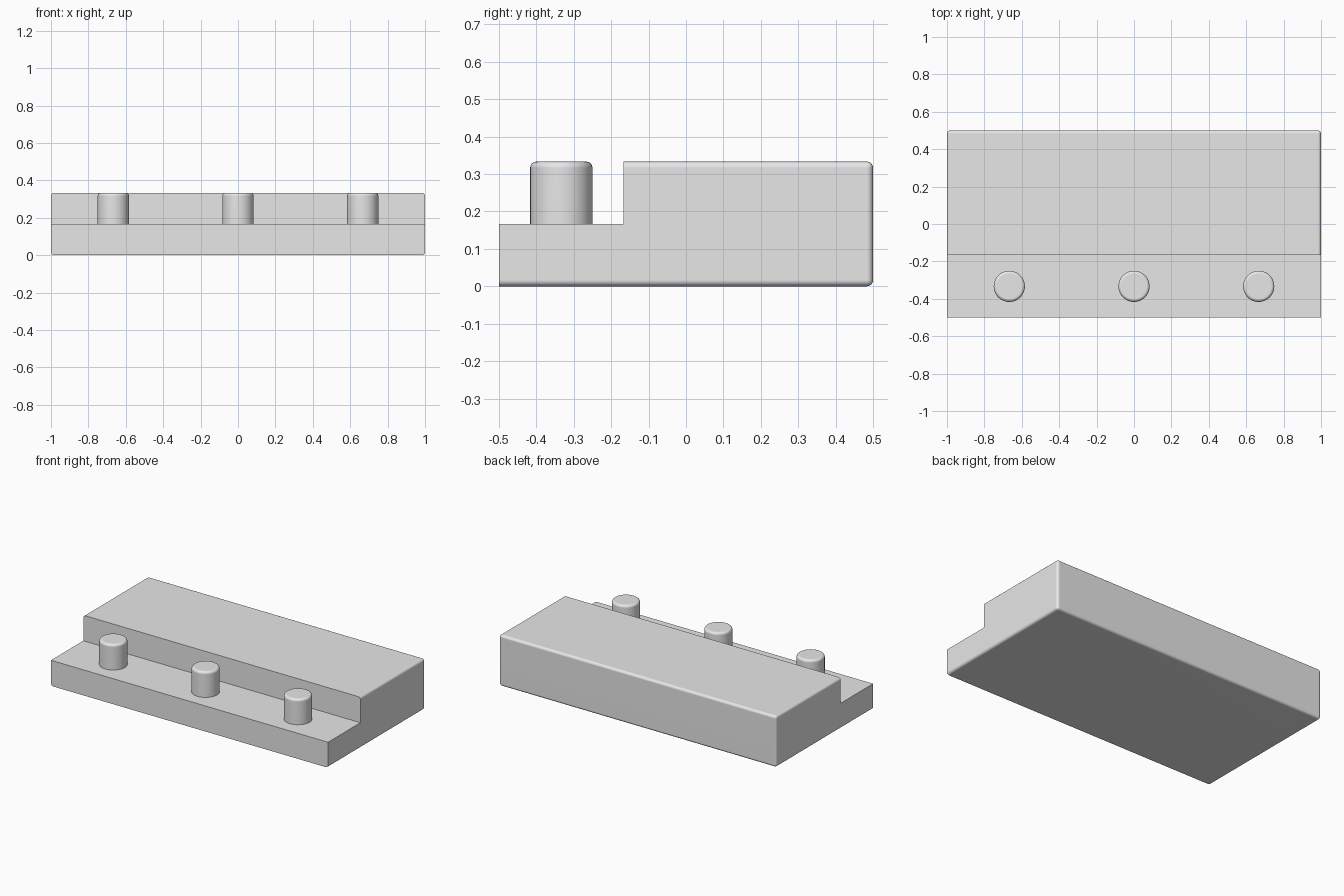
import bpy, bmesh, math

default = bpy.data.objects.get("Cube")
if default:
    bpy.data.objects.remove(default, do_unlink=True)

STEP = 1 / 6          # ledge height and y position of the riser (negative)
TOP = 1 / 3           # full height
ROUND = 1 / 60        # edge rounding radius

grey = bpy.data.materials.new("light_grey")
grey.use_nodes = True
grey.diffuse_color = (0.8, 0.8, 0.8, 1)
grey.node_tree.nodes["Principled BSDF"].inputs["Base Color"].default_value = (0.8, 0.8, 0.8, 1)


def finish(bm, name, rounded_edges, location=(0, 0, 0)):
    """Round the given edges, then make a smooth-shaded object with flat faces kept flat."""
    bmesh.ops.bevel(bm, geom=rounded_edges, offset=ROUND, offset_type='OFFSET',
                    segments=5, profile=0.5, affect='EDGES', clamp_overlap=True)
    bmesh.ops.recalc_face_normals(bm, faces=bm.faces[:])
    mesh = bpy.data.meshes.new(name)
    bm.to_mesh(mesh)
    bm.free()
    mesh.materials.append(grey)
    obj = bpy.data.objects.new(name, mesh)
    obj.location = location
    bpy.context.collection.objects.link(obj)
    bpy.ops.object.select_all(action='DESELECT')
    obj.select_set(True)
    bpy.context.view_layer.objects.active = obj
    bpy.ops.object.shade_smooth_by_angle(angle=math.radians(35))
    normals = obj.modifiers.new("flat_face_normals", 'WEIGHTED_NORMAL')
    normals.keep_sharp = True
    return obj


# Stepped base: side profile extruded across the full width
bm = bmesh.new()
profile = [(-0.5, 0), (0.5, 0), (0.5, TOP), (-STEP, TOP), (-STEP, STEP), (-0.5, STEP)]
side = bm.faces.new([bm.verts.new((-1, y, z)) for y, z in profile])
extruded = bmesh.ops.extrude_face_region(bm, geom=[side])["geom"]
bmesh.ops.translate(bm, vec=(2, 0, 0),
                    verts=[v for v in extruded if isinstance(v, bmesh.types.BMVert)])


def is_rounded(edge):
    a, b = (v.co for v in edge.verts)
    at_back = min(a.y, b.y) > 0.49
    along_depth = abs(a.y - b.y) > 0.1
    on_ledge = abs(a.z - STEP) < 0.01
    return at_back or (along_depth and not on_ledge)


finish(bm, "stepped_base", [e for e in bm.edges if is_rounded(e)])

# Three round pegs standing on the ledge
SINK = 0.01
height = TOP - STEP + SINK
for name, x in (("right_peg", -2 / 3), ("middle_peg", 0), ("left_peg", 2 / 3)):
    bm = bmesh.new()
    bmesh.ops.create_cone(bm, cap_ends=True, segments=48, radius1=1 / 12,
                          radius2=1 / 12, depth=height)
    rim = [e for e in bm.edges if all(v.co.z > 0 for v in e.verts)]
    finish(bm, name, rim, (x, -1 / 3, TOP - height / 2))
